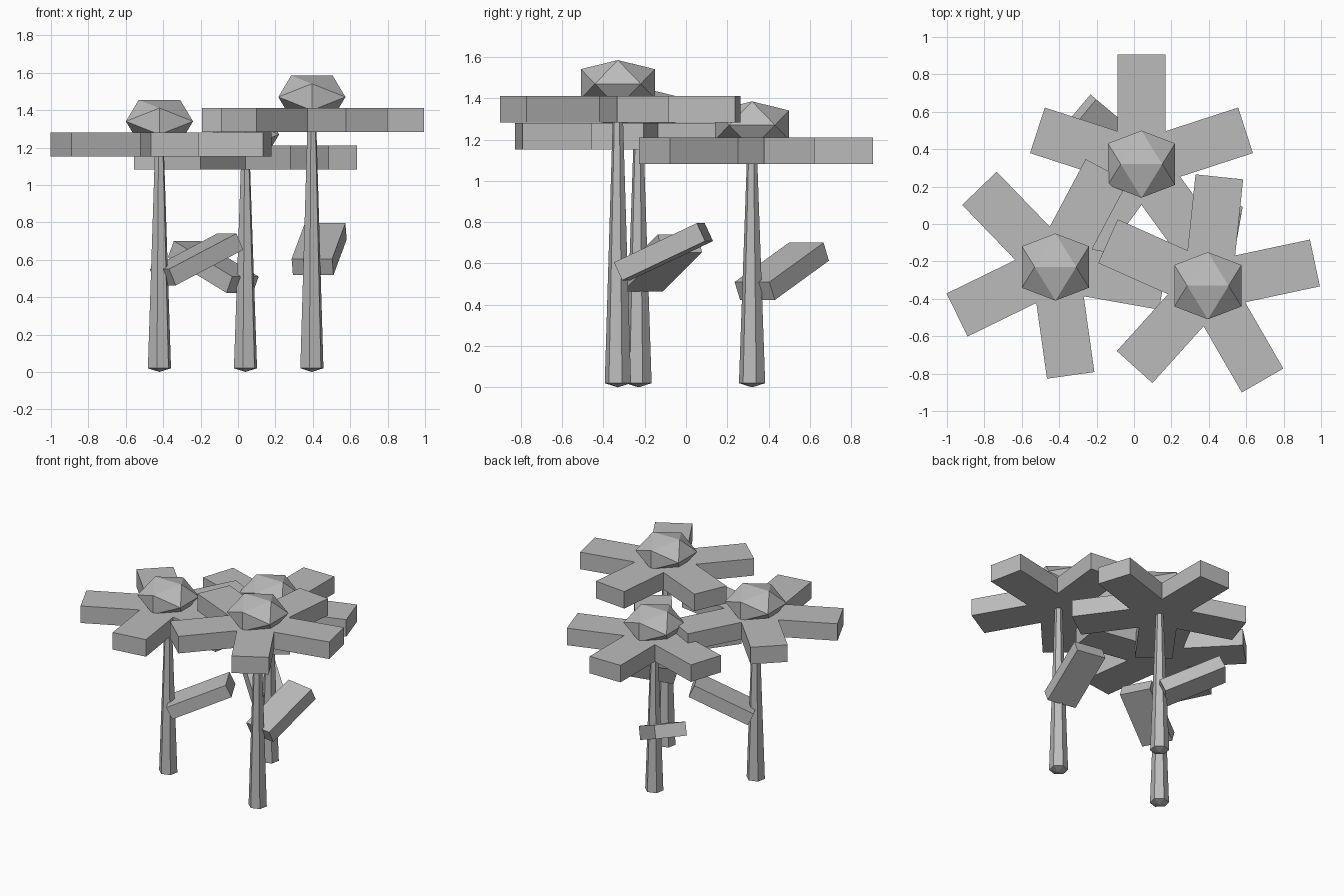
import bpy, bmesh
from math import radians, sin, cos, pi
from mathutils import Matrix, Vector

cube = bpy.data.objects.get("Cube")
if cube:
    bpy.data.objects.remove(cube)

grey = bpy.data.materials.new("plain_grey")
grey.use_nodes = True
tone = (0.5, 0.5, 0.5, 1)
grey.diffuse_color = tone
grey.node_tree.nodes["Principled BSDF"].inputs["Base Color"].default_value = tone


def finish(name, bm, location):
    bmesh.ops.recalc_face_normals(bm, faces=bm.faces)
    mesh = bpy.data.meshes.new(name)
    bm.to_mesh(mesh)
    bm.free()
    mesh.materials.append(grey)
    obj = bpy.data.objects.new(name, mesh)
    obj.location = location
    bpy.context.collection.objects.link(obj)
    return obj


def petals(name, location, angle, reach=0.585, half=0.128, thick=0.128):
    """Five straight petals as one extruded star, top face at the origin."""
    bm = bmesh.new()
    outline = []
    notch = half / sin(pi / 5)
    for i in range(5):
        a = radians(angle) + i * 2 * pi / 5
        out, side = Vector((cos(a), sin(a), 0)), Vector((-sin(a), cos(a), 0))
        b = a + pi / 5
        outline += [out * reach - side * half, out * reach + side * half,
                    Vector((cos(b), sin(b), 0)) * notch]
    face = bm.faces.new([bm.verts.new(p) for p in outline])
    ext = bmesh.ops.extrude_face_region(bm, geom=[face])
    moved = [v for v in ext["geom"] if isinstance(v, bmesh.types.BMVert)]
    bmesh.ops.translate(bm, verts=moved, vec=(0, 0, -thick))
    finish(name, bm, location)


def flower_centre(name, location):
    """Squashed icosahedron with one edge on top."""
    bm = bmesh.new()
    bmesh.ops.create_icosphere(bm, subdivisions=1, radius=0.211)
    bm.transform(Matrix.Diagonal((1, 1, 0.64, 1)) @ Matrix.Rotation(radians(-31.7), 4, "Y"))
    finish(name, bm, location)


def stem(name, location, height):
    """Tapered six-sided stem with a pointed foot."""
    bm = bmesh.new()
    rings = []
    for radius, z in ((0.065, 0.02), (0.024, height)):
        rings.append([bm.verts.new((radius * cos(a), radius * sin(a), z))
                      for a in (radians(18 + 60 * i) for i in range(6))])
    low, high = rings
    tip = bm.verts.new((0, 0, 0))
    for i in range(6):
        j = (i + 1) % 6
        bm.faces.new((low[i], low[j], high[j], high[i]))
        bm.faces.new((low[j], low[i], tip))
    bm.faces.new(high)
    finish(name, bm, location)


def leaf(name, location, yaw, length=0.45, width=0.22, thick=0.096):
    """Slab rising outward from the stem axis."""
    bm = bmesh.new()
    bmesh.ops.create_cube(bm, size=1)
    bm.transform(Matrix.Rotation(radians(yaw), 4, "Z") @ Matrix.Rotation(radians(-25), 4, "Y")
                 @ Matrix.Translation((length / 2, 0, -thick / 2))
                 @ Matrix.Diagonal((length, width, thick, 1)))
    finish(name, bm, location)


# name, x, y, petal top height, petal angle, leaf height, leaf yaw
flowers = (
    ("back", 0.04, 0.32, 1.21, 90, 0.51, 140),
    ("right", -0.42, -0.23, 1.28, -82, 0.55, 28),
    ("left", 0.395, -0.33, 1.41, 84, 0.605, 80),
)
for name, x, y, top, turn, leaf_z, yaw in flowers:
    petals(name + "_petals", (x, y, top), turn)
    flower_centre(name + "_flower_centre", (x, y, top + 0.06))
    stem(name + "_stem", (x, y, 0), top - 0.06)
    leaf(name + "_leaf", (x, y, leaf_z), yaw)
